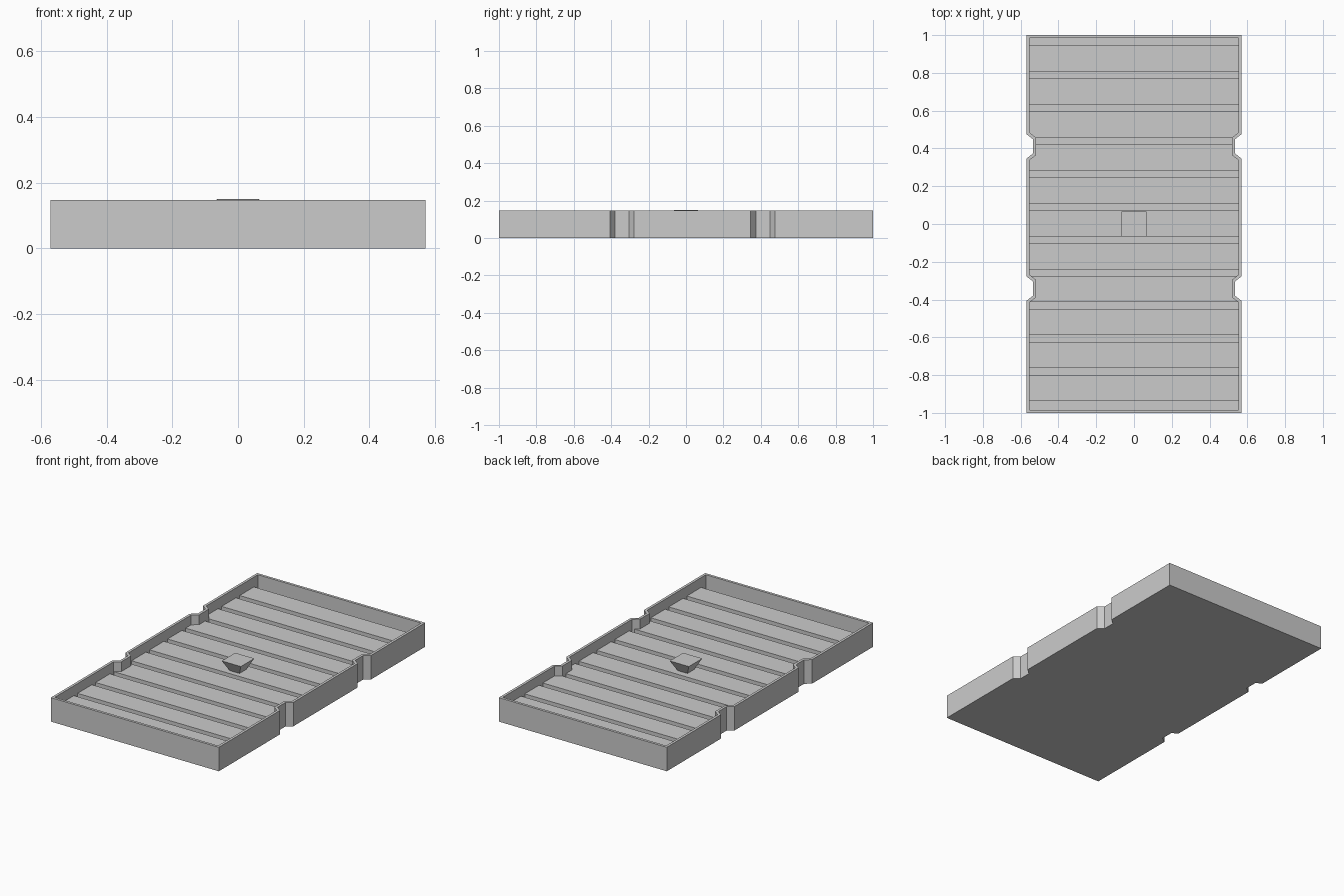
import bpy, bmesh
from mathutils import Vector

cube = bpy.data.objects.get("Cube")
if cube:
    bpy.data.objects.remove(cube)

HALF_X, HALF_Y, TOP = 0.57, 1.0, 0.147
WALL = 0.016
NOTCH_DEPTH = 0.035
NOTCH_CENTRES = (-0.342, 0.411)
FLOOR_Z, PLANK_Z = 0.05, 0.087
PLANKS, PITCH, GAP = 11, 0.1745, 0.036

# One flat grey for everything
grey = bpy.data.materials.new("plain_grey")
grey.use_nodes = True
colour = (0.6, 0.6, 0.6, 1)
grey.diffuse_color = colour
grey.node_tree.nodes["Principled BSDF"].inputs["Base Color"].default_value = colour


def finish(bm, name):
    bmesh.ops.recalc_face_normals(bm, faces=bm.faces)
    mesh = bpy.data.meshes.new(name)
    bm.to_mesh(mesh)
    bm.free()
    mesh.materials.append(grey)
    obj = bpy.data.objects.new(name, mesh)
    bpy.context.collection.objects.link(obj)
    return obj


def outline(inset):
    """Notched rectangle, counter-clockwise, moved inwards by inset."""
    x, y = HALF_X - inset, HALF_Y - inset
    spread = inset * 0.55
    side = [(x, -y)]
    for c in NOTCH_CENTRES:
        for half, dx in ((-0.065, 0), (-0.038, 1), (0.038, 1), (0.065, 0)):
            grow = spread if half > 0 else -spread
            side.append((x - dx * NOTCH_DEPTH, c + half + grow))
    side.append((x, y))
    return side + [(-px, py) for px, py in reversed(side)]


def ring(bm, points, z):
    return [bm.verts.new((x, y, z)) for x, y in points]


def bridge(bm, a, b):
    for i in range(len(a)):
        j = (i + 1) % len(a)
        bm.faces.new((a[i], a[j], b[j], b[i]))


# Tray shell: underside, outer wall, rim and inner wall
bm = bmesh.new()
outer, inner = outline(0), outline(WALL)
rings = [ring(bm, outer, 0), ring(bm, outer, TOP),
         ring(bm, inner, TOP), ring(bm, inner, FLOOR_Z)]
for a, b in zip(rings, rings[1:]):
    bridge(bm, a, b)
bm.faces.new(rings[0])
bm.faces.new(rings[-1])
finish(bm, "tray_shell")

# Planked floor: slice the inner outline, then raise the wide strips
bm = bmesh.new()
bm.faces.new(ring(bm, inner, FLOOR_Z))
centres = [(i - (PLANKS - 1) / 2) * PITCH + 0.004 for i in range(PLANKS)]
half = (PITCH - GAP) / 2
for c in centres:
    for edge in (c - half, c + half):
        bmesh.ops.bisect_plane(bm, geom=bm.verts[:] + bm.edges[:] + bm.faces[:],
                               plane_co=(0, edge, 0), plane_no=(0, 1, 0))


def is_plank(face):
    ys = [v.co.y for v in face.verts]
    middle = (min(ys) + max(ys)) / 2
    return any(abs(middle - c) < 0.01 for c in centres)


planks = [f for f in bm.faces if is_plank(f)]
raised = bmesh.ops.extrude_face_region(bm, geom=planks)["geom"]
bmesh.ops.translate(bm, vec=Vector((0, 0, PLANK_Z - FLOOR_Z)),
                    verts=[g for g in raised if isinstance(g, bmesh.types.BMVert)])
bmesh.ops.delete(bm, geom=[f for f in planks if f.is_valid], context="FACES_ONLY")
# Drop the strips left at floor level, since the shell already has a floor
low = [f for f in bm.faces if all(v.co.z < FLOOR_Z + 0.001 for v in f.verts)]
bmesh.ops.delete(bm, geom=low, context="FACES")
finish(bm, "floor_planks")

# Centre knob: square, flared towards its top
bm = bmesh.new()
bmesh.ops.create_cube(bm, size=1)
for v in bm.verts:
    upper = v.co.z > 0
    reach = 0.13 if upper else 0.066
    v.co = Vector((v.co.x * reach, v.co.y * reach, 0.15 if upper else PLANK_Z))
finish(bm, "centre_knob")
